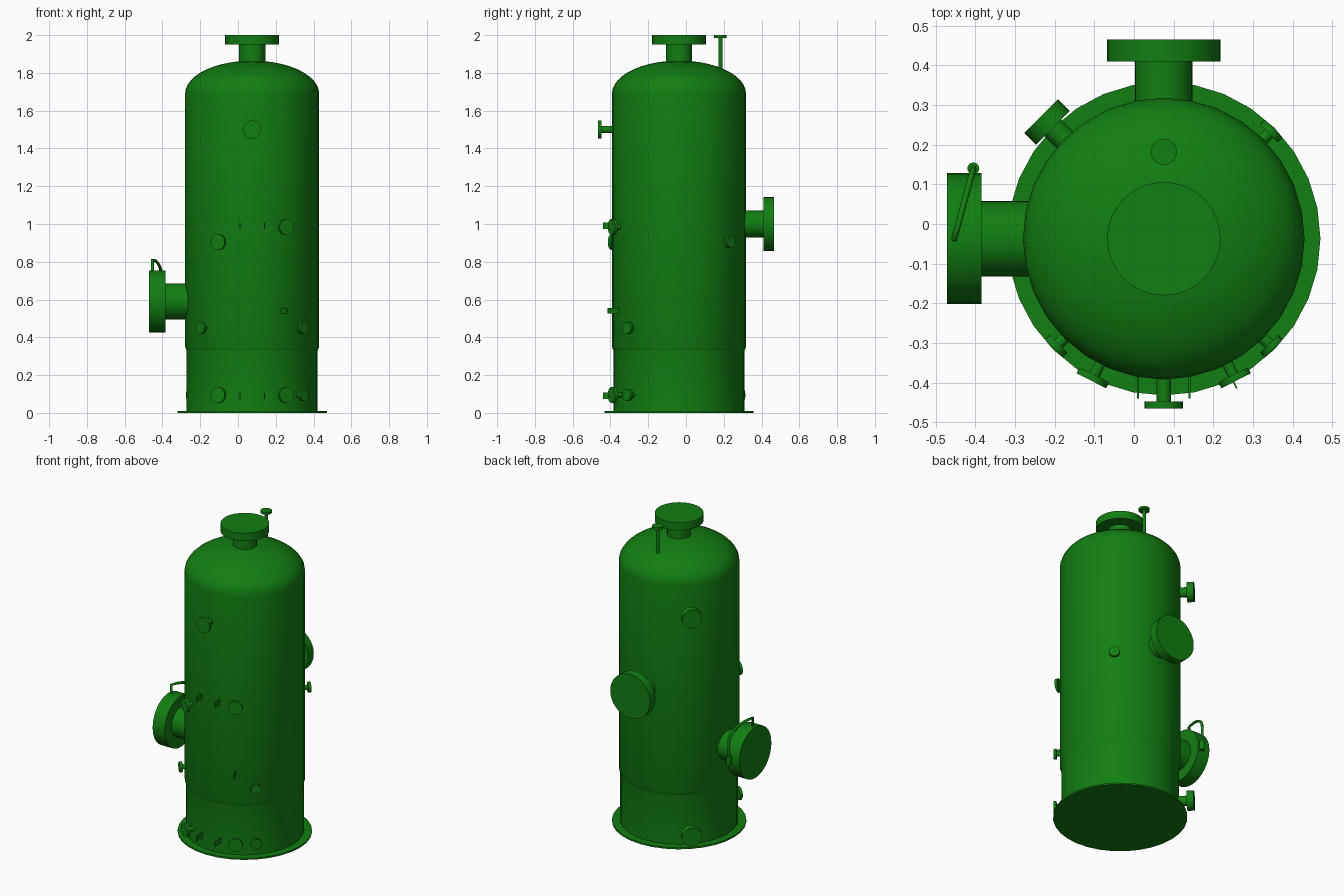
import bpy
import bmesh
from math import sin, cos, pi, radians
from mathutils import Vector

cube = bpy.data.objects.get("Cube")
if cube:
    bpy.data.objects.remove(cube)

green = bpy.data.materials.new("green paint")
green.use_nodes = True
colour = (0.006, 0.21, 0.006, 1)
green.diffuse_color = colour
green.node_tree.nodes["Principled BSDF"].inputs["Base Color"].default_value = colour

CX, CY = 0.075, -0.037      # vessel axis
R = 0.355                   # shell radius


def finish(obj, smooth=True):
    obj.data.materials.append(green)
    if smooth:
        bpy.ops.object.select_all(action='DESELECT')
        obj.select_set(True)
        bpy.context.view_layer.objects.active = obj
        bpy.ops.object.shade_smooth_by_angle(angle=radians(35))
    return obj


def lathe(name, profile, origin, axis, sides=32):
    """Revolve (radius, distance) points about an axis and cap both ends."""
    bm = bmesh.new()
    turn = Vector((0, 0, 1)).rotation_difference(Vector(axis))
    rings = []
    for r, h in profile:
        ring = []
        for i in range(sides):
            a = 2 * pi * i / sides
            p = Vector((r * cos(a), r * sin(a), h))
            ring.append(bm.verts.new(Vector(origin) + turn @ p))
        rings.append(ring)
    for lo, hi in zip(rings, rings[1:]):
        for i in range(sides):
            j = (i + 1) % sides
            bm.faces.new((lo[i], lo[j], hi[j], hi[i]))
    bm.faces.new(rings[0][::-1])
    bm.faces.new(rings[-1])
    mesh = bpy.data.meshes.new(name)
    bm.to_mesh(mesh)
    bm.free()
    obj = bpy.data.objects.new(name, mesh)
    bpy.context.collection.objects.link(obj)
    return finish(obj)


def nozzle(name, origin, axis, neck, flange, start, seat, end, sides=32):
    """Pipe neck with a blind flange on its end."""
    lathe(name, [(neck, start), (neck, seat), (flange, seat), (flange, end)],
          origin, axis, sides)


def side_nozzle(name, degrees, z, neck, flange, seat, end):
    a = radians(degrees)
    nozzle(name, (CX, CY, z), (cos(a), sin(a), 0), neck, flange,
           R - 0.05, seat, end)


def plate(name, degrees, location, size):
    bpy.ops.mesh.primitive_cube_add(size=1, location=location,
                                    rotation=(0, 0, radians(degrees)))
    obj = bpy.context.object
    obj.name = name
    obj.scale = size
    finish(obj, smooth=False)


# Vessel: base ring, skirt and shell with an elliptical head
UP = (0, 0, 1)
lathe("base_ring", [(0.395, 0), (0.395, 0.01)], (CX, CY, 0), UP)
lathe("skirt", [(0.347, 0.005), (0.347, 0.33), (R, 0.36)], (CX, CY, 0), UP)
head = [(R * cos(t), 1.69 + 0.175 * sin(t))
        for t in (radians(d) for d in range(0, 88, 8))]
lathe("shell", [(0.347, 0.33), (R, 0.35)] + head, (CX, CY, 0), UP)

# Large nozzles
nozzle("top_nozzle", (CX, CY, 0), UP, 0.07, 0.143, 1.82, 1.95, 2.0)
nozzle("vent_pipe", (CX, 0.182, 0), UP, 0.011, 0.033, 1.78, 1.985, 2.0)
side_nozzle("back_nozzle", 90, 1.0, 0.072, 0.143, 0.447, 0.502)
side_nozzle("manhole", 180, 0.59, 0.095, 0.165, 0.46, 0.546)

# Small nozzles around the shell
side_nozzle("front_upper_nozzle", 270, 1.5, 0.018, 0.048, 0.41, 0.428)
for z in (0.095, 1.51):
    side_nozzle("back_right_nozzle", 135, z, 0.03, 0.06, 0.395, 0.437)
for degrees, z in ((243, 0.905), (243, 0.095), (297, 0.985), (297, 0.095)):
    side_nozzle("gauge_nozzle", degrees, z, 0.014, 0.042, 0.385, 0.402)
for degrees, z in ((225, 0.45), (315, 0.45), (315, 0.095), (45, 0.905)):
    side_nozzle("drain_nozzle", degrees, z, 0.015, 0.032, 0.375, 0.392)

# Thin lugs on the front
for z in (0.09, 0.99):
    for side in (-1, 1):
        plate("front_lug", 0, (CX + side * 0.065, -0.405, z),
              (0.004, 0.07, 0.035))
a = radians(296)
plate("earth_lug", 296, (CX + 0.385 * cos(a), CY + 0.385 * sin(a), 0.54),
      (0.07, 0.004, 0.03))

# Manhole cover davit: upright post bending over to the cover
post, hook = Vector((-0.405, 0.14, 0)), Vector((-0.453, -0.037, 0))
path = [post + Vector((0, 0, 0.56))]
for i in range(9):
    t = i / 8 * pi / 2
    path.append(post.lerp(hook, 1 - cos(t)) + Vector((0, 0, 0.72 + 0.09 * sin(t))))
path.append(hook + Vector((0, 0, 0.74)))
curve = bpy.data.curves.new("davit_curve", 'CURVE')
curve.dimensions = '3D'
curve.bevel_depth = 0.008
curve.bevel_resolution = 2
curve.use_fill_caps = True
spline = curve.splines.new('POLY')
spline.points.add(len(path) - 1)
for point, p in zip(spline.points, path):
    point.co = (*p, 1)
davit = bpy.data.objects.new("davit_arm", curve)
bpy.context.collection.objects.link(davit)
curve.materials.append(green)
lathe("davit_sleeve", [(0.015, 0.56), (0.015, 0.62)], post, UP, 16)
